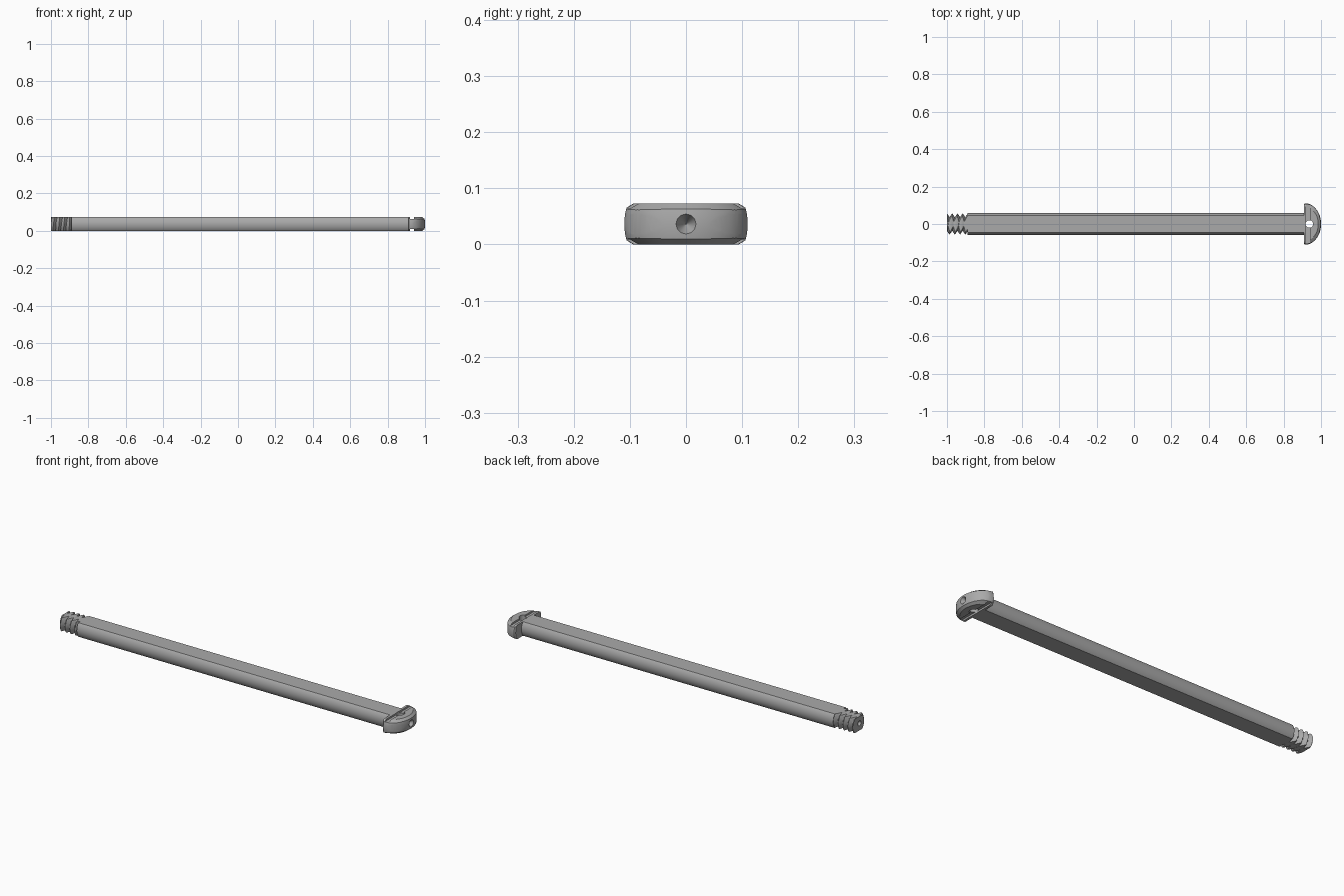
import bpy, bmesh
from math import pi, cos, sin, radians
from mathutils import Matrix

if "Cube" in bpy.data.objects:
    bpy.data.objects.remove(bpy.data.objects["Cube"])

H = 0.073            # height between the two flats
MID = H / 2          # height of the long axis

steel = bpy.data.materials.new("grey steel")
steel.use_nodes = True
steel.diffuse_color = (0.4, 0.4, 0.4, 1)
steel.node_tree.nodes["Principled BSDF"].inputs["Base Color"].default_value = (0.4, 0.4, 0.4, 1)


def finish(name, bm):
    bmesh.ops.recalc_face_normals(bm, faces=bm.faces)
    mesh = bpy.data.meshes.new(name)
    bm.to_mesh(mesh)
    bm.free()
    mesh.materials.append(steel)
    ob = bpy.data.objects.new(name, mesh)
    bpy.context.collection.objects.link(ob)
    return ob


def box(name, x0, x1, y, z0, z1):
    bm = bmesh.new()
    bmesh.ops.create_cube(bm, size=1, matrix=Matrix.Translation(((x0 + x1) / 2, 0, (z0 + z1) / 2))
                          @ Matrix.Diagonal((x1 - x0, 2 * y, z1 - z0, 1)))
    return finish(name, bm)


def cone(name, r1, r2, depth, centre, along_x=False):
    bm = bmesh.new()
    turn = Matrix.Rotation(pi / 2, 4, 'Y') if along_x else Matrix()
    bmesh.ops.create_cone(bm, cap_ends=True, segments=48, radius1=r1, radius2=r2, depth=depth,
                          matrix=Matrix.Translation(centre) @ turn)
    return finish(name, bm)


def rings(name, loops):
    """Skin a closed solid through rings of points, capping both ends."""
    bm = bmesh.new()
    rows = [[bm.verts.new(p) for p in loop] for loop in loops]
    n = len(rows[0])
    for a, b in zip(rows, rows[1:]):
        for i in range(n):
            j = (i + 1) % n
            bm.faces.new((a[i], a[j], b[j], b[i]))
    bm.faces.new(rows[0])
    bm.faces.new(rows[-1])
    return finish(name, bm)


def cut(ob, tool, operation='DIFFERENCE'):
    mod = ob.modifiers.new(operation, 'BOOLEAN')
    mod.operation, mod.object, mod.solver = operation, tool, 'EXACT'
    bpy.context.view_layer.objects.active = ob
    bpy.ops.object.modifier_apply(modifier=mod.name)
    bpy.data.objects.remove(tool)


def smooth(ob, angle):
    bpy.ops.object.select_all(action='DESELECT')
    ob.select_set(True)
    bpy.context.view_layer.objects.active = ob
    bpy.ops.object.shade_smooth_by_angle(angle=radians(angle))


def slab():
    return box("slab", -2, 2, 1, 0, H)


# Shaft: round bar with flats above and below
shaft = cone("shaft", 0.058, 0.058, 1.802, (0.012, 0, MID), True)
cut(shaft, slab(), 'INTERSECT')
smooth(shaft, 25)

# Thread: helical ridge with the same flats
PITCH, SEG = 0.028, 48


def thread_radius(x, i):
    phase = ((x + 1) / PITCH + i / SEG) % 1
    return 0.036 + 0.021 * abs(2 * phase - 1)


thread = rings("thread", [
    [(x, thread_radius(x, i) * cos(2 * pi * i / SEG), MID + thread_radius(x, i) * sin(2 * pi * i / SEG))
     for i in range(SEG)]
    for x in [-1 + k * PITCH / 12 for k in range(51)]])
cut(thread, slab(), 'INTERSECT')
cut(thread, cone("end_dimple", 0.014, 0.001, 0.03, (-0.987, 0, MID), True))
smooth(thread, 30)

# Head: dome with flats and chamfered rims
profile = [(0.908, 0.105), (0.914, 0.11)]
profile += [(0.92 + 0.08 * sin(a), 0.11 * cos(a)) for a in [k * pi / 40 for k in range(20)]]
profile += [(1.0, 0.003)]
head = rings("head", [[(x, r * cos(2 * pi * i / 64), MID + r * sin(2 * pi * i / 64)) for i in range(64)]
                      for x, r in profile])
rim = [(0.094, 0), (0.113, 0.012), (0.113, H - 0.012), (0.094, H)]
cut(head, rings("rim_form", [[(0.908 + 0.82 * r * cos(2 * pi * i / 64), r * sin(2 * pi * i / 64), z)
                              for i in range(64)] for r, z in rim]), 'INTERSECT')

# Cross grooves, pin hole and countersink in the head
for z in (0, H):
    cut(head, box("groove", 0.92, 0.942, 0.2, z - 0.009, z + 0.009))
cut(head, cone("pin_hole", 0.02, 0.02, 0.3, (0.938, 0, MID)))
cut(head, cone("countersink", 0.001, 0.019, 0.036, (0.984, 0, MID), True))
smooth(head, 25)
